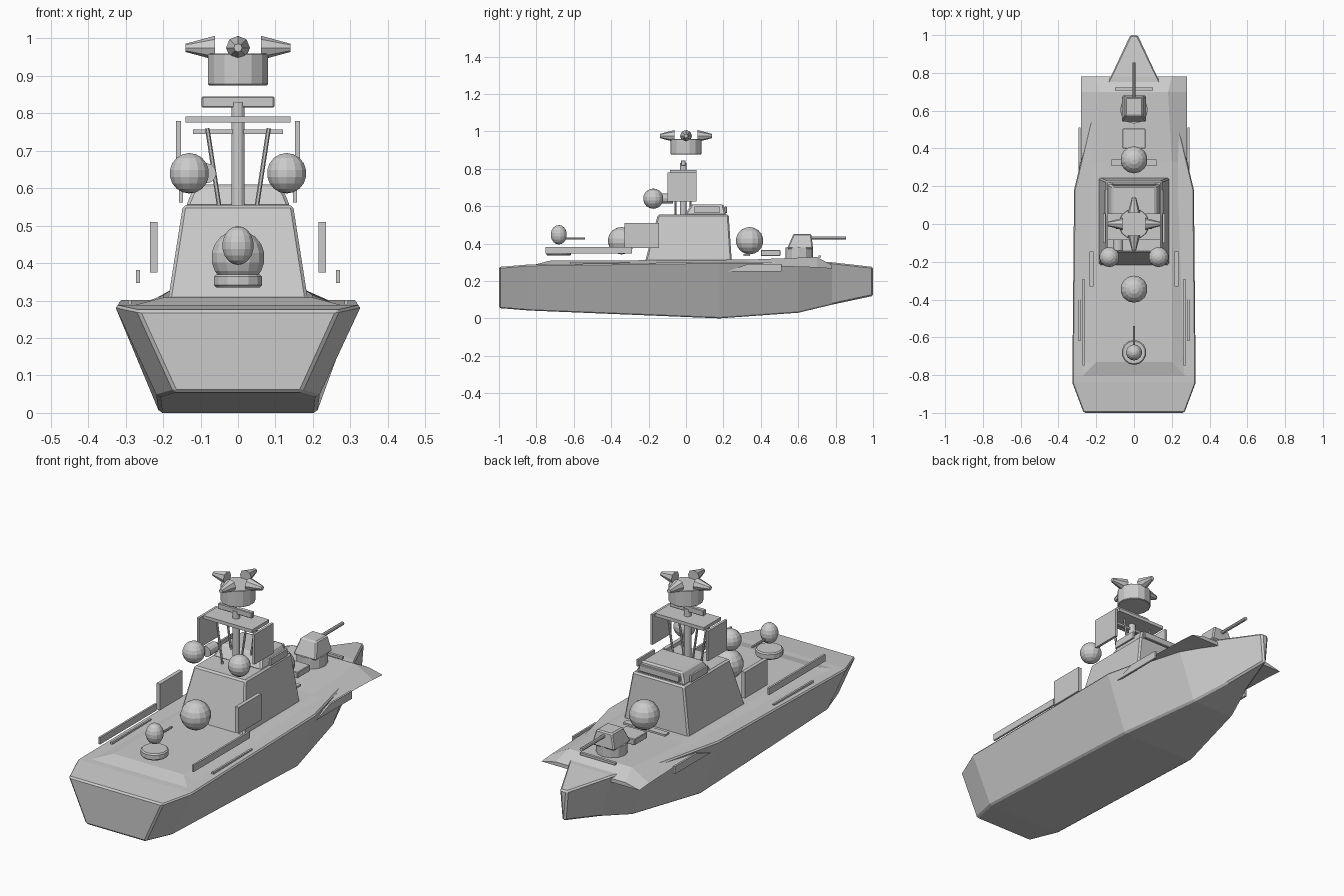
import bpy, bmesh, math
from mathutils import Vector, Matrix

cube = bpy.data.objects.get("Cube")
if cube:
    bpy.data.objects.remove(cube, do_unlink=True)

grey = bpy.data.materials.new("ship_grey")
grey.use_nodes = True
grey.diffuse_color = (0.6, 0.6, 0.6, 1)
grey.node_tree.nodes["Principled BSDF"].inputs["Base Color"].default_value = grey.diffuse_color


def finish(name, bm, bevel=0):
    bmesh.ops.recalc_face_normals(bm, faces=bm.faces)
    mesh = bpy.data.meshes.new(name)
    bm.to_mesh(mesh)
    bm.free()
    mesh.materials.append(grey)
    ob = bpy.data.objects.new(name, mesh)
    bpy.context.collection.objects.link(ob)
    if bevel:
        mod = ob.modifiers.new("edge_bevel", "BEVEL")
        mod.width = bevel
        mod.segments = 1
    return ob


def loft(name, rings, bevel=0):
    """Skin matching rings of points and cap both ends."""
    bm = bmesh.new()
    vs = [[bm.verts.new(p) for p in ring] for ring in rings]
    n = len(vs[0])
    for a, b in zip(vs, vs[1:]):
        for i in range(n):
            j = (i + 1) % n
            bm.faces.new((a[i], a[j], b[j], b[i]))
    bm.faces.new(vs[0])
    bm.faces.new(vs[-1])
    return finish(name, bm, bevel)


def box(name, x, y, z, bevel=0):
    return taper(name, x, y, z, x, y, bevel)


def taper(name, x, y, z, top_x, top_y, bevel=0):
    """Block given as ranges, with its own range for the top."""
    rings = []
    for (x0, x1), (y0, y1), h in ((x, y, z[0]), (top_x, top_y, z[1])):
        rings.append([(x0, y0, h), (x1, y0, h), (x1, y1, h), (x0, y1, h)])
    return loft(name, rings, bevel)


def pair(name, x, y, z):
    """Mirrored thin panels at +x and -x."""
    box(name + "_left", x, y, z)
    box(name + "_right", (-x[1], -x[0]), y, z)


def rod(name, a, b, r1, r2=None, sides=12, bevel=0):
    a, b = Vector(a), Vector(b)
    d = b - a
    turn = d.to_track_quat("Z", "Y").to_matrix().to_4x4()
    bm = bmesh.new()
    bmesh.ops.create_cone(bm, cap_ends=True, segments=sides, radius1=r1,
                          radius2=r1 if r2 is None else r2, depth=d.length,
                          matrix=Matrix.Translation((a + b) / 2) @ turn)
    return finish(name, bm, bevel)


def ball(name, centre, r, rz=None):
    bm = bmesh.new()
    size = Matrix.Diagonal((r, r, rz or r, 1))
    bmesh.ops.create_uvsphere(bm, u_segments=14, v_segments=9, radius=1,
                              matrix=Matrix.Translation(centre) @ size)
    return finish(name, bm)


# Hull: y, deck half width, deck height, bottom half width, bottom height
hull = [(-1, .27, .275, .17, .055), (-.84, .33, .288, .215, .042),
        (.18, .32, .302, .21, 0), (.6, .22, .302, .12, .03),
        (.78, .125, .3, .06, .073), (1, .02, .275, .008, .12)]
loft("hull", [[(-b, y, k), (b, y, k), (w, y, d), (-w, y, d)]
              for y, w, d, b, k in hull], .008)

# Raised deck: y, edge half width, edge height, top half width, top height
deck = [(-.81, .28, .284, .279, .287), (-.73, .28, .284, .2, .308),
        (.33, .28, .284, .2, .314), (.7, .28, .272, .18, .328),
        (.78, .28, .266, .2, .285)]
loft("raised_deck", [[(-e, y, h), (e, y, h), (t, y, z), (-t, y, z)]
                     for y, e, h, t, z in deck])

# Slanted fins and rubbing strips along the hull
for side, s in (("left", 1), ("right", -1)):
    loft("hull_fin_" + side, [[(s * x, .22, .25), (s * x, .51, .25),
                               (s * x, .51, .29), (s * x, .33, .29)]
                              for x in (.284, .294)])
pair("deck_edge_strip", (.284, .294), (-.62, -.3), (.285, .302))

# Superstructure and bridge
taper("superstructure", (-.187, .187), (-.22, .245), (.3, .555),
      (-.147, .147), (-.15, .228), .008)
taper("bridge", (-.14, .14), (-.01, .215), (.55, .61), (-.115, .115), (.03, .2), .008)
pair("bridge_side_window", (.147, .157), (.045, .18), (.562, .597))
box("bridge_front_window", (-.115, .115), (.205, .22), (.562, .597), .003)

# Mast with platform, crossbars, legs and flat radar panels
rod("mast_post", (0, -.015, .555), (0, -.015, .83), .018)
box("mast_platform", (-.14, .14), (-.085, .055), (.775, .792))
box("mast_crossbar", (-.12, .12), (-.025, -.01), (.745, .757))
box("top_antenna_bar", (-.097, .097), (-.027, -.003), (.815, .845), .003)
pair("radar_panel", (.152, .165), (-.1, .055), (.625, .78))
for side, s in (("left", 1), ("right", -1)):
    for end, y in (("aft", -.055), ("fore", .025)):
        rod(f"mast_leg_{end}_{side}", (s * .05, y, .55), (s * .082, y, .76), .006, sides=6)

# Masthead drum with four outward horns
rod("masthead_drum", (0, 0, .875), (0, 0, .96), .082, sides=14, bevel=.003)
for i in range(4):
    out = Vector((math.cos(i * math.pi / 2), math.sin(i * math.pi / 2), 0))
    lift = Vector((0, 0, .975))
    rod(f"masthead_horn_{i + 1}", out * .062 + lift, out * .14 + lift, .032, .011, 8)

# Radomes
for side, x in (("left", .13), ("right", -.13)):
    ball("upper_radome_" + side, (x, -.175, .64), .054)
rod("radome_bracket", (-.085, -.14, .64), (-.085, -.07, .64), .027)
ball("fore_radome", (0, .34, .415), .073)
ball("aft_radome", (0, -.345, .415), .073)

# Side panels and launch rails
pair("side_panel", (.215, .235), (-.33, -.145), (.375, .51))
pair("side_rail", (.262, .272), (-.75, -.29), (.347, .382))

# Stern turret
rod("stern_turret_base", (0, -.68, .335), (0, -.68, .37), .066, sides=14, bevel=.006)
ball("stern_turret_dome", (0, -.68, .447), .043, .052)
rod("stern_turret_barrel", (0, -.67, .427), (0, -.54, .427), .006, sides=8)

# Bow gun
rod("bow_gun_base", (0, .605, .315), (0, .605, .378), .074, sides=12)
taper("bow_gun_turret", (-.066, .066), (.54, .68), (.372, .452),
      (-.045, .045), (.575, .67), .006)
rod("bow_gun_barrel", (0, .66, .43), (0, .855, .43), .009, sides=8)

# Foredeck fittings
box("foredeck_crossbar", (-.1, .1), (.708, .722), (.325, .337))
box("foredeck_locker", (-.06, .06), (.4, .505), (.333, .365), .003)
box("foredeck_plate", (-.12, .12), (.308, .342), (.333, .343))
